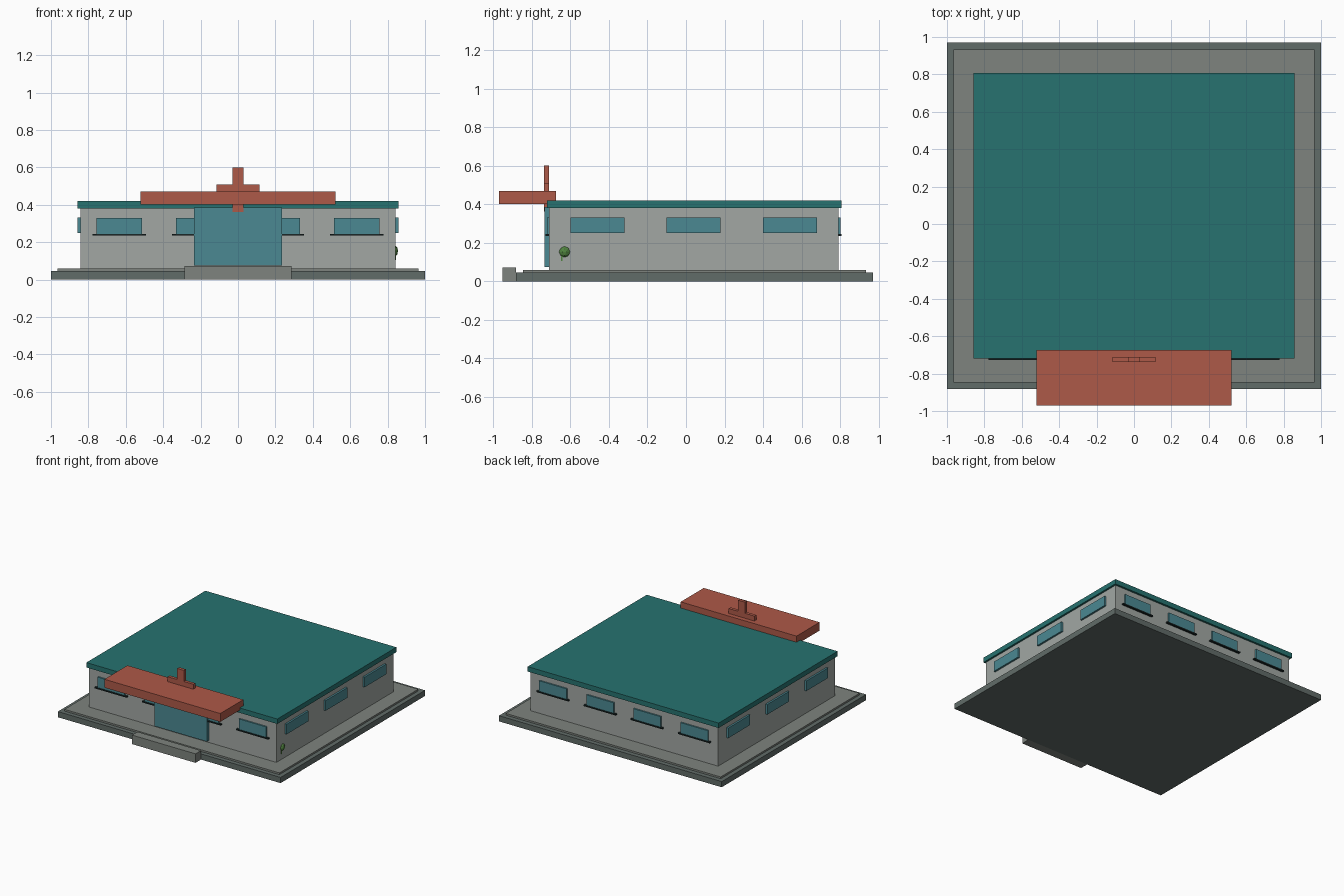
import bpy, bmesh

if "Cube" in bpy.data.objects:
    bpy.data.objects.remove(bpy.data.objects["Cube"])


def material(name, r, g, b):
    m = bpy.data.materials.new(name)
    m.diffuse_color = (r, g, b, 1)
    m.use_nodes = True
    m.node_tree.nodes["Principled BSDF"].inputs["Base Color"].default_value = m.diffuse_color
    return m


WALL = material("wall_grey", 0.36, 0.39, 0.37)
PAVING = material("paving_grey", 0.21, 0.23, 0.21)
BASE = material("base_grey", 0.12, 0.15, 0.14)
TEAL = material("roof_teal", 0.02, 0.17, 0.16)
GLASS = material("glass_blue", 0.07, 0.25, 0.29)
RED = material("canopy_red", 0.42, 0.10, 0.065)
DARK = material("sill_dark", 0.01, 0.02, 0.02)
LEAF = material("leaf_green", 0.08, 0.23, 0.05)


def finish(name, bm, mat):
    mesh = bpy.data.meshes.new(name)
    bm.to_mesh(mesh)
    bm.free()
    mesh.materials.append(mat)
    obj = bpy.data.objects.new(name, mesh)
    bpy.context.collection.objects.link(obj)
    return obj


def box(name, mat, x, y, z):
    """Box from (min, max) pairs on each axis."""
    bm = bmesh.new()
    bmesh.ops.create_cube(bm, size=1)
    for v in bm.verts:
        v.co = [(a + b) / 2 + c * (b - a) for (a, b), c in zip((x, y, z), v.co)]
    return finish(name, bm, mat)


# Ground slabs and entrance step
box("base_slab", BASE, (-1, 1), (-0.882, 0.97), (0, 0.046))
box("paving_slab", PAVING, (-0.965, 0.965), (-0.847, 0.933), (0.03, 0.06))
box("entrance_step", PAVING, (-0.285, 0.285), (-0.952, -0.882), (0, 0.073))

# Building and flat roof
box("walls", WALL, (-0.842, 0.842), (-0.71, 0.79), (0.05, 0.39))
box("roof", TEAL, (-0.857, 0.857), (-0.72, 0.806), (0.38, 0.42))

# Entrance glazing, canopy and cross
box("entrance_doors", GLASS, (-0.235, 0.235), (-0.733, -0.705), (0.075, 0.385))
box("entrance_canopy", RED, (-0.52, 0.52), (-0.97, -0.675), (0.402, 0.47))
box("cross_upright", RED, (-0.03, 0.03), (-0.737, -0.712), (0.362, 0.6))
box("cross_arm", RED, (-0.115, 0.115), (-0.737, -0.712), (0.45, 0.51))

# Front and back windows with sills
for side, face, out in (("front", -0.71, -1), ("back", 0.79, 1)):
    for cx in (-0.635, -0.21, 0.21, 0.635):
        def depth(d):
            return tuple(sorted((face - out * 0.01, face + out * d)))
        box(side + "_window", GLASS, (cx - 0.122, cx + 0.122), depth(0.012), (0.245, 0.33))
        box(side + "_sill", DARK, (cx - 0.143, cx + 0.143), depth(0.018), (0.235, 0.245))

# Side windows
for s in (-1, 1):
    for cy in (-0.46, 0.04, 0.54):
        xs = tuple(sorted((s * 0.83, s * 0.857)))
        box("side_window", GLASS, xs, (cy - 0.14, cy + 0.14), (0.25, 0.332))

# Small shrub poking out of the right wall
bm = bmesh.new()
bmesh.ops.create_icosphere(bm, subdivisions=2, radius=0.035)
bmesh.ops.translate(bm, verts=bm.verts, vec=(0.822, -0.63, 0.153))
finish("shrub", bm, LEAF)
box("shrub_stem", LEAF, (0.836, 0.845), (-0.648, -0.64), (0.105, 0.14))
